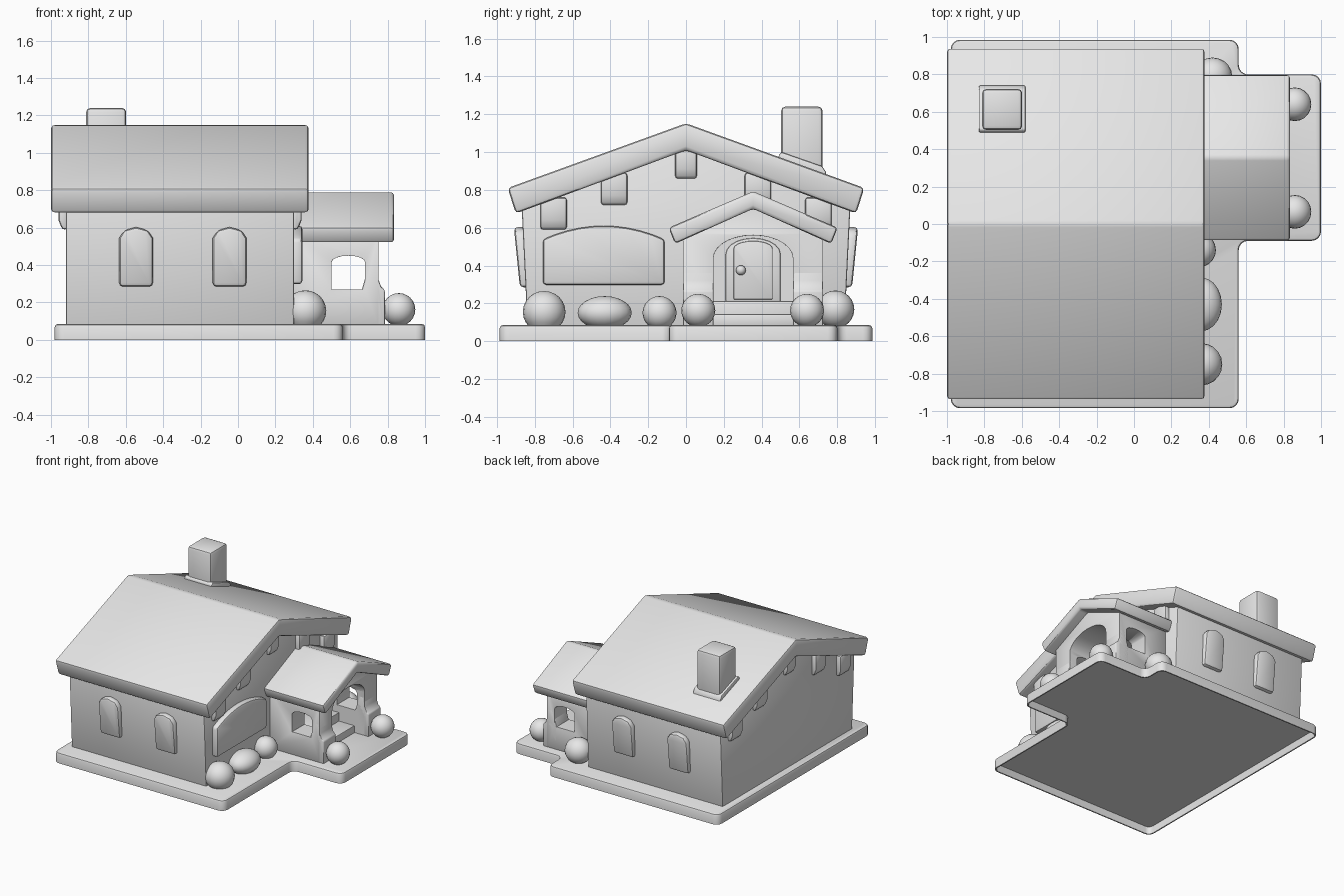
import bpy, bmesh, math
from mathutils import Vector

if "Cube" in bpy.data.objects:
    bpy.data.objects.remove(bpy.data.objects["Cube"], do_unlink=True)

grey = bpy.data.materials.new("plain grey")
grey.use_nodes = True
grey.diffuse_color = (0.8, 0.8, 0.8, 1)
grey.node_tree.nodes["Principled BSDF"].inputs["Base Color"].default_value = (0.8, 0.8, 0.8, 1)
parts, cutters = [], []
FLOOR = 0.085


def finish(name, bm):
    bmesh.ops.recalc_face_normals(bm, faces=bm.faces)
    mesh = bpy.data.meshes.new(name)
    bm.to_mesh(mesh)
    bm.free()
    mesh.materials.append(grey)
    ob = bpy.data.objects.new(name, mesh)
    bpy.context.collection.objects.link(ob)
    parts.append(ob)
    return ob


def round_edges(ob, width, segments=2):
    mod = ob.modifiers.new("rounded", "BEVEL")
    mod.width, mod.segments = width, segments
    mod.limit_method, mod.angle_limit = "ANGLE", math.radians(35)


def extrude(outline, axis, lo, hi, lean=0.0):
    """Extrude an outline along an axis; lean tilts it outward with height."""
    place = {"x": lambda a, b, t: (t, a, b),
             "y": lambda a, b, t: (a, t + lean * (b - 0.45), b),
             "z": lambda a, b, t: (a, b, t)}[axis]
    bm = bmesh.new()
    rings = [[bm.verts.new(place(a, b, t)) for a, b in outline] for t in (lo, hi)]
    caps = [bm.faces.new(ring) for ring in rings]
    n = len(outline)
    for i in range(n):
        j = (i + 1) % n
        bm.faces.new((rings[0][i], rings[0][j], rings[1][j], rings[1][i]))
    bmesh.ops.recalc_face_normals(bm, faces=bm.faces)
    return bm, caps


def prism(name, outline, axis, lo, hi, bevel=0.0, lean=0.0):
    bm, _ = extrude(outline, axis, lo, hi, lean)
    ob = finish(name, bm)
    if bevel:
        round_edges(ob, bevel)
    return ob


def slab(name, outline, height, corner, edge, rim, recess):
    """Flat slab with rounded corners, a soft top edge and a hollow underside."""
    bm, caps = extrude(outline, "z", 0, height)
    upright = [e for e in bm.edges if abs(e.verts[0].co.z - e.verts[1].co.z) > 0.01]
    bmesh.ops.bevel(bm, geom=upright, offset=corner, segments=4,
                    profile=0.5, affect="EDGES")
    top = max(bm.faces, key=lambda f: f.calc_center_median().z)
    bmesh.ops.bevel(bm, geom=list(top.edges), offset=edge, segments=2,
                    profile=0.5, affect="EDGES")
    under = min(bm.faces, key=lambda f: f.calc_center_median().z)
    bmesh.ops.inset_region(bm, faces=[under], thickness=rim, use_even_offset=True)
    lifted = bmesh.ops.extrude_discrete_faces(bm, faces=[under])["faces"][0] \
        if not under.is_valid else under
    ring = bmesh.ops.inset_region(bm, faces=[lifted], thickness=0.001)
    bmesh.ops.translate(bm, vec=(0, 0, recess), verts=lifted.verts)
    return finish(name, bm)


def rect(a0, a1, b0, b1):
    return [(a0, b0), (a1, b0), (a1, b1), (a0, b1)]


def arch(centre, half, bottom, spring, top, steps=10):
    curve = [(centre + half * math.cos(math.pi * i / steps),
              spring + (top - spring) * math.sin(math.pi * i / steps))
             for i in range(steps + 1)]
    return [(centre - half, bottom), (centre + half, bottom)] + curve


def gable(centre, half):
    """Mirror half a profile, listed from ridge to lower ridge, about a centre."""
    right = [(centre + a, b) for a, b in half]
    left = [(centre - a, b) for a, b in reversed(half) if a > 0]
    return right + left


def ball(name, centre, size, segments=20, rings=12, base=0.0):
    """Ellipsoid, flattened where it would sink below its base height."""
    bm = bmesh.new()
    bmesh.ops.create_uvsphere(bm, u_segments=segments, v_segments=rings, radius=1)
    bmesh.ops.scale(bm, vec=size, verts=bm.verts)
    bmesh.ops.translate(bm, vec=centre, verts=bm.verts)
    for v in bm.verts:
        v.co.z = max(v.co.z, base)
    return finish(name, bm)


# Ground slab with the porch apron
slab("ground_slab", [(-0.98, -0.985), (0.56, -0.985), (0.56, -0.09), (1, -0.09),
                     (1, 0.8), (0.56, 0.8), (0.56, 0.985), (-0.98, 0.985)],
     FLOOR, corner=0.05, edge=0.016, rim=0.01, recess=0.06)

# Main house
prism("house_walls", gable(0, [(0, 1.06), (0.87, 0.73), (0.838, 0.075)]),
      "x", -0.92, 0.3, bevel=0.01)
prism("main_roof", gable(0, [(0, 1.152), (0.943, 0.81), (0.9, 0.675), (0, 1.01)]),
      "x", -1, 0.378, bevel=0.02)

# Beam ends under both gables
for end, wall, out in (("left", 0.29, 0.05), ("right", -0.91, -0.05)):
    for y, low in ((-0.7, 0.59), (-0.38, 0.72), (0, 0.86), (0.38, 0.72), (0.7, 0.59)):
        side = [(wall, low), (wall + 0.6 * out, low), (wall + out, low + 0.05),
                (wall + out, low + 0.17), (wall, low + 0.17)]
        half = 0.07 if y else 0.058
        prism("beam_end_" + end, side, "y", y - half, y + half, bevel=0.016)

# Arched side windows
for x in (-0.545, -0.045):
    shape = arch(x, 0.09, 0.285, 0.545, 0.603, steps=4)
    prism("front_window", shape, "y", -0.895, -0.83, bevel=0.02, lean=-0.1)
    prism("back_window", shape, "y", 0.83, 0.895, bevel=0.02, lean=0.1)

# Wide gable window
bay = [(-0.757, 0.298), (-0.113, 0.298)]
bay += [(-0.435 - 0.322 * t, 0.61 - 0.072 * t * t) for t in (i / 5 - 1 for i in range(11))]
prism("wide_window", bay, "x", 0.28, 0.344, bevel=0.018)

# Chimney and its collar on the roof slope
prism("chimney", rect(-0.812, -0.598, 0.503, 0.722), "z", 0.8, 1.24, bevel=0.022)
prism("chimney_collar", [(0.49, 0.94), (0.74, 0.85), (0.74, 0.895), (0.72, 0.925),
                         (0.505, 1.0), (0.49, 0.985)], "x", -0.83, -0.58, bevel=0.008)

# Porch shell, with flared pillar feet
porch = prism("porch_walls", gable(0.355, [(0, 0.73), (0.37, 0.57), (0.37, 0.075)]),
              "x", 0.29, 0.75)
foot = [(0.66, 0.075), (0.785, 0.075), (0.785, 0.265), (0.765, 0.285),
        (0.752, 0.32), (0.748, 0.4), (0.7, 0.4), (0.66, 0.26)]
for name, y0, y1 in (("right", -0.015, 0.145), ("left", 0.565, 0.725)):
    prism("pillar_foot_" + name, foot, "y", y0, y1, bevel=0.008)
cutters.append(prism("doorway_cutter", arch(0.355, 0.21, 0.05, 0.44, 0.56, 14),
                     "x", 0.31, 0.9))
cutters.append(prism("opening_cutter", arch(0.59, 0.09, 0.27, 0.415, 0.45, 8),
                     "y", -0.3, 1.0))
for cutter in cutters:
    cutter.hide_render = True
    cut = porch.modifiers.new("opening", "BOOLEAN")
    cut.operation, cut.object, cut.solver = "DIFFERENCE", cutter, "EXACT"
round_edges(porch, 0.006, 1)

prism("porch_roof", gable(0.355, [(0, 0.792), (0.447, 0.6), (0.413, 0.515), (0, 0.7)]),
      "x", 0.28, 0.835, bevel=0.018)

# Steps and door
prism("lower_step", rect(0.14, 0.57, 0.075, 0.143), "x", 0.29, 0.66, bevel=0.01)
prism("upper_step", rect(0.14, 0.57, 0.075, 0.213), "x", 0.29, 0.52, bevel=0.01)
prism("door_frame", arch(0.355, 0.145, 0.21, 0.46, 0.545), "x", 0.29, 0.325, bevel=0.006)
prism("door", arch(0.355, 0.103, 0.22, 0.49, 0.53), "x", 0.29, 0.34, bevel=0.006)
ball("door_knob", (0.355, 0.29, 0.375), Vector((0.026, 0.026, 0.026)), 14, 8)

# Bushes
for centre, size in (((0.36, -0.75, 0.155), (0.112, 0.113, 0.11)),
                     ((0.36, -0.43, 0.15), (0.11, 0.143, 0.088)),
                     ((0.35, -0.14, 0.15), (0.088, 0.09, 0.088)),
                     ((0.42, 0.79, 0.168), (0.105, 0.1, 0.1)),
                     ((0.86, 0.065, 0.162), (0.088, 0.09, 0.088)),
                     ((0.86, 0.64, 0.162), (0.088, 0.09, 0.088))):
    ball("bush", centre, size, base=0.075)

# Apply modifiers, drop the cutters, shade smoothly
bpy.ops.object.select_all(action="DESELECT")
for ob in parts:
    ob.select_set(ob not in cutters)
bpy.context.view_layer.objects.active = porch
bpy.ops.object.convert(target="MESH")
bpy.ops.object.shade_smooth_by_angle(angle=math.radians(40))
for ob in cutters:
    bpy.data.objects.remove(ob, do_unlink=True)
